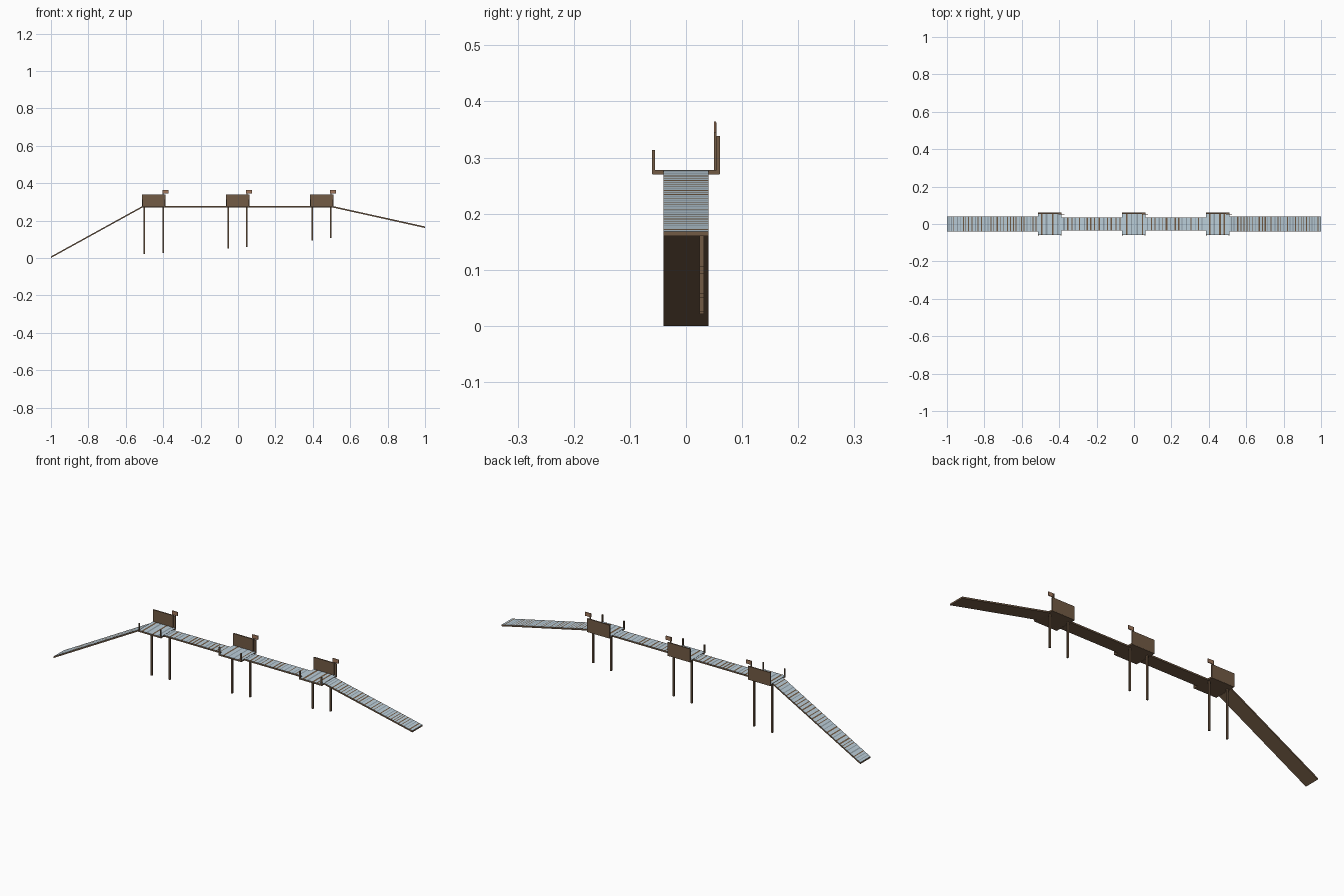
import bpy, bmesh, random

if "Cube" in bpy.data.objects:
    bpy.data.objects.remove(bpy.data.objects["Cube"])

random.seed(4)


def material(name, rgb):
    m = bpy.data.materials.new(name)
    m.diffuse_color = (*rgb, 1)
    m.use_nodes = True
    m.node_tree.nodes["Principled BSDF"].inputs["Base Color"].default_value = m.diffuse_color
    return m


WOOD = material("brown_wood", (0.17, 0.105, 0.06))
PALE = material("pale_plank", (0.50, 0.62, 0.70))
GREY = material("grey_plank", (0.28, 0.34, 0.38))
SIGN = material("sign_wood", (0.36, 0.19, 0.11))


def finish(bm, name, mats):
    bmesh.ops.recalc_face_normals(bm, faces=bm.faces)
    me = bpy.data.meshes.new(name)
    bm.to_mesh(me)
    bm.free()
    for m in mats:
        me.materials.append(m)
    ob = bpy.data.objects.new(name, me)
    bpy.context.collection.objects.link(ob)
    return ob


def box(name, x0, x1, y0, y1, z0, z1, mat=WOOD):
    bm = bmesh.new()
    bmesh.ops.create_cube(bm, size=1)
    for v in bm.verts:
        v.co.x = x1 if v.co.x > 0 else x0
        v.co.y = y1 if v.co.y > 0 else y0
        v.co.z = z1 if v.co.z > 0 else z0
    return finish(bm, name, [mat])


def deck(name, start, end, half_width, planks, thick=0.008):
    """Planked slab between two (x, top z) points; top faces are striped."""
    bm = bmesh.new()
    # alternate wide pale planks with narrow brown or grey ones
    widths = [random.uniform(0.8, 1.6) if i % 2 == 0 else random.uniform(0.3, 0.7)
              for i in range(planks)]
    ts = [0]
    for w in widths:
        ts.append(ts[-1] + w)
    rings = []
    for t in ts:
        t /= ts[-1]
        x = start[0] + (end[0] - start[0]) * t
        z = start[1] + (end[1] - start[1]) * t
        rings.append([bm.verts.new((x, y, zz)) for y, zz in (
            (-half_width, z), (half_width, z),
            (half_width, z - thick), (-half_width, z - thick))])
    for i in range(planks):
        a, b = rings[i], rings[i + 1]
        for k in range(4):
            f = bm.faces.new((a[k], a[(k + 1) % 4], b[(k + 1) % 4], b[k]))
            if k == 0:
                f.material_index = 1 if i % 2 == 0 else random.choice((0, 0, 2))
    bm.faces.new(rings[0])
    bm.faces.new(rings[-1])
    return finish(bm, name, [WOOD, PALE, GREY])


TOP = 0.278
HALF = 0.063
CENTRES = (-0.45, -0.002, 0.447)
LEG_BOTTOMS = ((0.021, 0.026), (0.05, 0.058), (0.093, 0.106))

# sloping ramps and level walkways
deck("left_ramp", (-1.0, 0.008), (-0.512, TOP - 0.001), 0.04, 61)
deck("right_ramp", (0.509, TOP - 0.001), (1.0, 0.168), 0.04, 61)
for i in range(2):
    deck(f"walkway_{i + 1}", (CENTRES[i] + HALF - 0.002, TOP - 0.001),
         (CENTRES[i + 1] - HALF + 0.002, TOP - 0.001), 0.035, 31)

# platforms with wall, corner posts, sign and legs
for i, (cx, bottoms) in enumerate(zip(CENTRES, LEG_BOTTOMS), 1):
    deck(f"platform_{i}", (cx - HALF, TOP), (cx + HALF, TOP), 0.06, 9)
    box(f"back_wall_{i}", cx - HALF, cx + HALF, 0.0545, 0.0605, 0.271, 0.338)
    for side, s, zb in (("left", -1, bottoms[0]), ("right", 1, bottoms[1])):
        px = cx + s * 0.06
        box(f"{side}_post_{i}", px - 0.003, px + 0.003, -0.061, -0.055, 0.271, 0.313)
        lx = cx + s * 0.05
        box(f"{side}_leg_{i}", lx - 0.004, lx + 0.004, 0.024, 0.032, zb, 0.272)
    box(f"sign_pole_{i}", cx + 0.047, cx + 0.052, 0.05, 0.0545, 0.272, 0.362)
    box(f"sign_board_{i}", cx + 0.046, cx + 0.078, 0.0495, 0.0535, 0.345, 0.364, SIGN)
